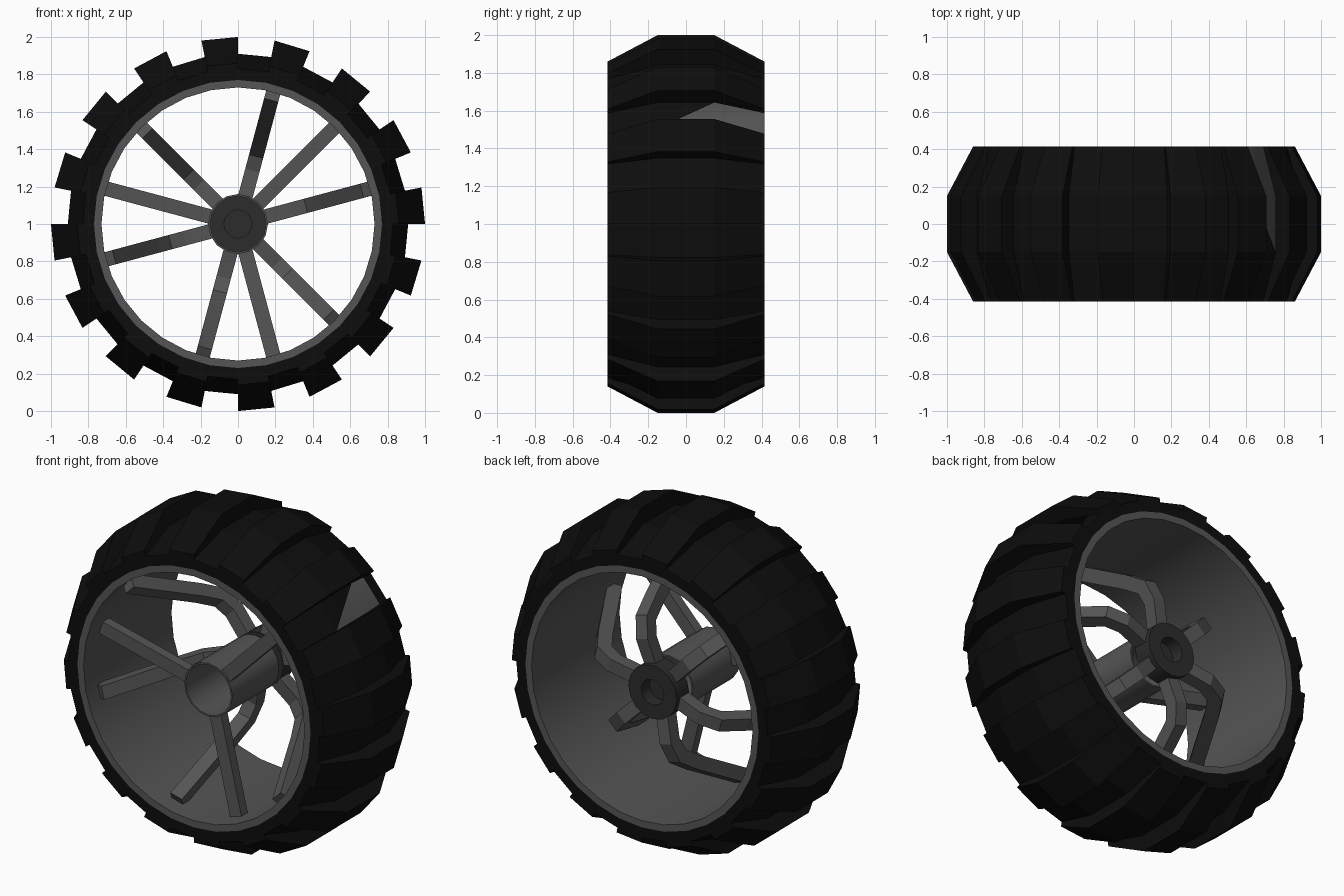
import bpy, bmesh
from math import cos, sin, radians, pi
from mathutils import Vector

if "Cube" in bpy.data.objects:
    bpy.data.objects.remove(bpy.data.objects["Cube"])


def material(name, v):
    m = bpy.data.materials.new(name)
    m.diffuse_color = (v, v, v, 1)
    m.use_nodes = True
    m.node_tree.nodes["Principled BSDF"].inputs["Base Color"].default_value = m.diffuse_color
    return m


RUBBER = material("rubber", 0.004)
METAL = material("metal", 0.09)
DARK = material("dark_metal", 0.025)


def P(r, a, y):
    # wheel axis runs along y through z = 1
    return Vector((r * cos(a), y, 1 + r * sin(a)))


def finish(bm, name, mat, smooth=False):
    bmesh.ops.remove_doubles(bm, verts=bm.verts, dist=1e-5)
    bmesh.ops.recalc_face_normals(bm, faces=bm.faces)
    me = bpy.data.meshes.new(name)
    bm.to_mesh(me)
    bm.free()
    me.materials.append(mat)
    ob = bpy.data.objects.new(name, me)
    bpy.context.collection.objects.link(ob)
    if smooth:
        bpy.ops.object.select_all(action='DESELECT')
        ob.select_set(True)
        bpy.context.view_layer.objects.active = ob
        bpy.ops.object.shade_smooth_by_angle(angle=radians(30))
    return ob


def face(bm, pts):
    return bm.faces.new([bm.verts.new(p) for p in pts])


def lathe(name, profile, n, mat):
    # closed (radius, y) profile spun round the axle
    bm = bmesh.new()
    for i in range(n):
        a, b = 2 * pi * i / n, 2 * pi * (i + 1) / n
        for (r0, y0), (r1, y1) in zip(profile, profile[1:] + profile[:1]):
            face(bm, [P(r0, a, y0), P(r0, b, y0), P(r1, b, y1), P(r1, a, y1)])
    return finish(bm, name, mat, True)


def spoke(name, path, width, depth, ang):
    # rectangular bar swept along an (r, y) path in the radial plane
    bm = bmesh.new()
    pts = [Vector(p) for p in path]
    side = Vector((-sin(ang), 0, cos(ang))) * width / 2
    rings = []
    for i, p in enumerate(pts):
        d0 = (p - pts[i - 1]).normalized() if i else (pts[1] - p).normalized()
        d1 = (pts[i + 1] - p).normalized() if i < len(pts) - 1 else d0
        t = (d0 + d1).normalized()
        n = Vector((-t.y, t.x)) * (depth / 2 / max(t.dot(d0), 0.5))
        lo, hi = P(p.x - n.x, ang, p.y - n.y), P(p.x + n.x, ang, p.y + n.y)
        rings.append([bm.verts.new(v) for v in (lo - side, lo + side, hi + side, hi - side)])
    for r0, r1 in zip(rings, rings[1:]):
        for k in range(4):
            bm.faces.new((r0[k], r0[(k + 1) % 4], r1[(k + 1) % 4], r1[k]))
    bm.faces.new(rings[0])
    bm.faces.new(rings[-1])
    return finish(bm, name, METAL)


# Tyre: 16 lugs alternating with 16 grooves, one groove panel missing
YS = (-0.415, -0.15, 0.15, 0.415)
LUG = (0.86, 1.0, 1.0, 0.86)
GROOVE = (0.83, 0.91, 0.91, 0.83)
RI = 0.77
step = 2 * pi / 32
bm = bmesh.new()
for i in range(32):
    a, b = i * step, (i + 1) * step
    R = GROOVE if i % 2 else LUG
    for k in range(3):
        y0, y1 = YS[k], YS[k + 1]
        quad = [P(R[k], a, y0), P(R[k], b, y0), P(R[k + 1], b, y1), P(R[k + 1], a, y1)]
        if i == 3 and k == 1:
            face(bm, quad[:3])
        elif not (i == 3 and k == 2):
            face(bm, quad)
        # step wall between lug and groove
        face(bm, [P(GROOVE[k], a, y0), P(LUG[k], a, y0),
                  P(LUG[k + 1], a, y1), P(GROOVE[k + 1], a, y1)])
    for k in (0, 3):
        face(bm, [P(RI, a, YS[k]), P(RI, b, YS[k]), P(R[k], b, YS[k]), P(R[k], a, YS[k])])
finish(bm, "tyre", RUBBER)

# Rim band
lathe("rim", [(0.77, -0.415), (0.77, 0.415), (0.73, 0.415), (0.73, -0.415)], 32, METAL)

# Axle tube, open at the front, and dark rear hub ring
lathe("axle_tube", [(0.16, -0.28), (0.16, 0.16), (0.15, 0.16), (0.15, -0.28)], 16, METAL)
lathe("rear_hub", [(0.16, 0.2), (0.16, 0.315), (0.075, 0.315), (0.075, 0.2)], 16, DARK)
bm = bmesh.new()
face(bm, [P(0.075, 2 * pi * i / 16, 0.24) for i in range(16)])
finish(bm, "hub_cap", DARK)

# Three straight front spokes
for i in range(3):
    spoke(f"front_spoke_{i + 1}", [(0.15, -0.24), (0.735, -0.26)],
          0.078, 0.06, radians(45 + 120 * i))

# Six bent rear spokes sweeping forward to the rim
BENT = [(0.13, 0.24), (0.3, 0.265), (0.4, 0.23), (0.48, 0.11), (0.72, -0.31)]
for i in range(6):
    spoke(f"rear_spoke_{i + 1}", BENT, 0.078, 0.08, radians(15 + 60 * i))
